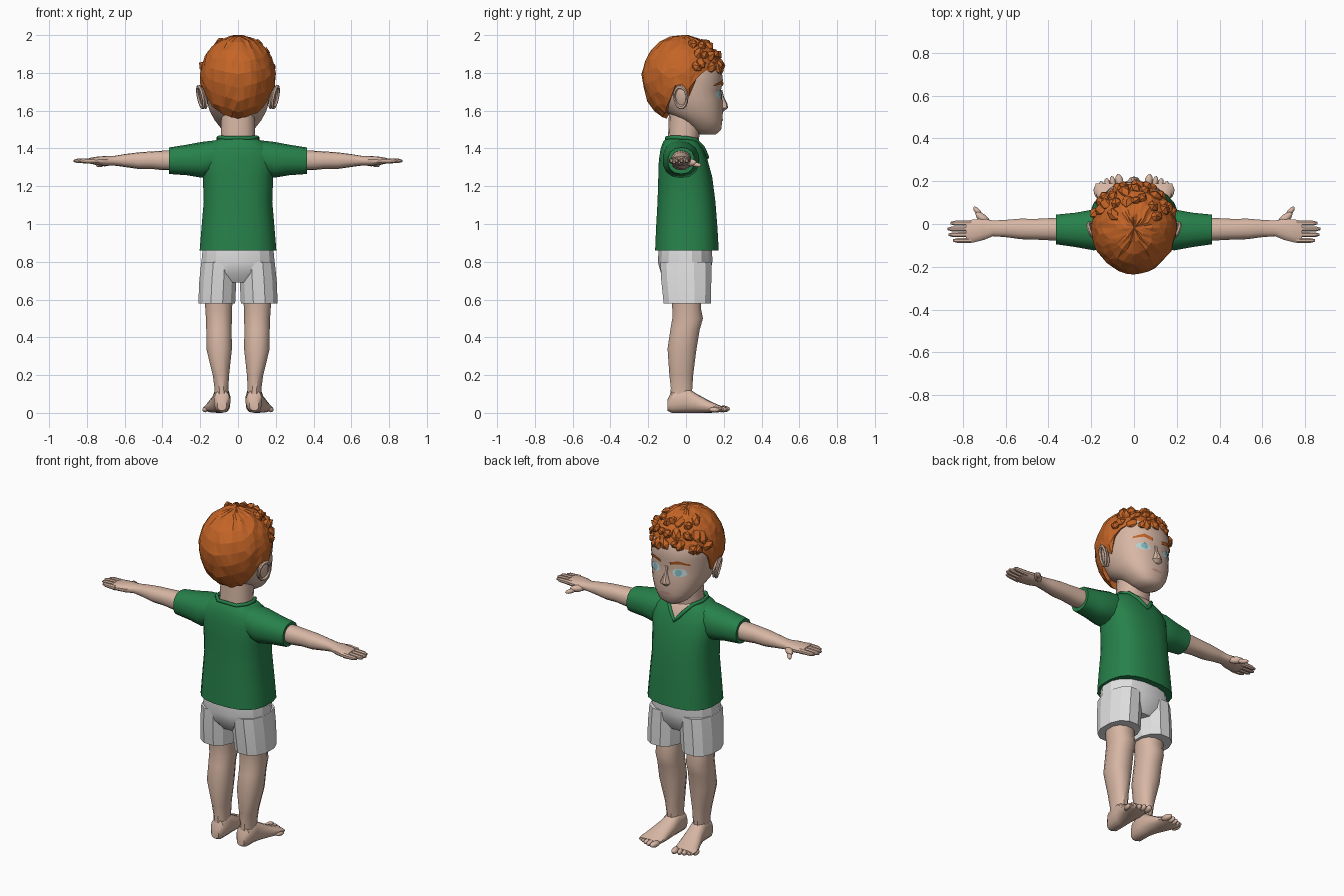
import bpy, bmesh, math, random
from mathutils import Vector, Euler, Matrix
from mathutils.bvhtree import BVHTree

random.seed(4)
if "Cube" in bpy.data.objects:
    bpy.data.objects.remove(bpy.data.objects["Cube"])


def material(name, *rgb):
    m = bpy.data.materials.new(name)
    m.use_nodes = True
    m.diffuse_color = (*rgb, 1)
    m.node_tree.nodes["Principled BSDF"].inputs["Base Color"].default_value = (*rgb, 1)
    return m


skin = material("skin", .68, .47, .37)
ginger = material("ginger hair", .56, .13, .02)
green = material("green cloth", .02, .22, .07)
white = material("white cloth", .75, .75, .75)
eye_pale = material("pale eye", .5, .66, .66)
eye_blue = material("blue iris", .22, .45, .5)
lip = material("lip", .55, .3, .25)


def finish(name, bm, mat, mirror=False, smooth=35):
    """Turn a bmesh into a shaded, optionally mirrored object."""
    bmesh.ops.recalc_face_normals(bm, faces=bm.faces)
    mesh = bpy.data.meshes.new(name)
    bm.to_mesh(mesh)
    bm.free()
    mesh.materials.append(mat)
    ob = bpy.data.objects.new(name, mesh)
    bpy.context.collection.objects.link(ob)
    if smooth:
        bpy.ops.object.select_all(action='DESELECT')
        ob.select_set(True)
        bpy.context.view_layer.objects.active = ob
        bpy.ops.object.shade_smooth_by_angle(angle=math.radians(smooth))
    if mirror:
        ob.modifiers.new("mirror", 'MIRROR').use_mirror_merge = False
    return ob


def loft(name, axis, rings, mat, mirror=False, sides=14, power=2.3, smooth=35):
    """Skin rounded rings; each ring is position, then extents on the other two axes."""
    bm = bmesh.new()
    loops = []
    for t, a0, a1, b0, b1 in rings:
        loop = []
        for i in range(sides):
            ang = math.tau * (i + .5) / sides
            c, s = math.cos(ang), math.sin(ang)
            a = (a0 + a1) / 2 + (a1 - a0) / 2 * math.copysign(abs(c) ** (2 / power), c)
            b = (b0 + b1) / 2 + (b1 - b0) / 2 * math.copysign(abs(s) ** (2 / power), s)
            co = {'x': (t, a, b), 'y': (a, t, b), 'z': (a, b, t)}[axis]
            loop.append(bm.verts.new(co))
        loops.append(loop)
    for lo, hi in zip(loops, loops[1:]):
        for i in range(sides):
            j = (i + 1) % sides
            bm.faces.new((lo[i], lo[j], hi[j], hi[i]))
    bm.faces.new(loops[0])
    bm.faces.new(loops[-1])
    return finish(name, bm, mat, mirror, smooth)


def add_blob(bm, at, size, rot=(0, 0, 0), detail=2):
    mat = Matrix.LocRotScale(Vector(at), Euler(rot), Vector(size))
    return bmesh.ops.create_icosphere(bm, subdivisions=detail, radius=1, matrix=mat)


def surface(ob):
    return BVHTree.FromPolygons([v.co for v in ob.data.vertices],
                                [tuple(p.vertices) for p in ob.data.polygons])


def project(tree, x, z, lift):
    hit = tree.ray_cast(Vector((x, 1, z)), Vector((0, -1, 0)))
    return hit[0] + hit[1] * lift if hit[0] else Vector((x, 0, z))


def patch(name, outline, tree, mat, mirror=False, lift=.004):
    """Thin plate laid over the face or chest, outlined in x and z."""
    bm = bmesh.new()
    rim = [bm.verts.new((x, 0, z)) for x, z in outline]
    bmesh.ops.poke(bm, faces=[bm.faces.new(rim)])
    bmesh.ops.subdivide_edges(bm, edges=bm.edges[:], cuts=3, use_grid_fill=True)
    for v in bm.verts:
        v.co = project(tree, v.co.x, v.co.z, lift)
    ob = finish(name, bm, mat, mirror)
    return ob


def oval(x, z, rx, rz, n=12):
    return [(x + rx * math.cos(math.tau * i / n), z + rz * math.sin(math.tau * i / n))
            for i in range(n)]


# Head and neck
head = loft("head", 'z', [
    (1.475, -.045, .045, .07, .16), (1.5, -.085, .085, .03, .187),
    (1.55, -.125, .125, -.03, .193), (1.6, -.152, .152, -.12, .197),
    (1.66, -.168, .168, -.16, .193), (1.71, -.175, .175, -.19, .187),
    (1.76, -.178, .178, -.2, .197), (1.84, -.175, .175, -.2, .187),
    (1.93, -.12, .12, -.14, .12)], skin, sides=24, smooth=50)
loft("neck", 'z', [(1.37, -.1, .1, -.1, .07), (1.46, -.092, .092, -.095, .07),
                   (1.6, -.09, .09, -.09, .09)], skin)
loft("nose", 'z', [(1.596, -.02, .02, .16, .2), (1.615, -.032, .032, .16, .222),
                   (1.635, -.023, .023, .16, .22), (1.67, -.013, .013, .16, .202),
                   (1.71, -.012, .012, .16, .192)], skin, sides=10, power=2)

# Face details
face = surface(head)
patch("eyes", oval(.078, 1.685, .038, .024), face, eye_pale, True)
patch("irises", oval(.074, 1.686, .018, .02), face, eye_blue, True, .007)
patch("eyebrows", [(.03, 1.73), (.08, 1.742), (.13, 1.73), (.125, 1.742),
                   (.08, 1.76), (.03, 1.748)], face, ginger, True, .006)
patch("mouth", oval(0, 1.552, .036, .008), face, lip)

# Ears: a thin shell with a raised rim
bm = bmesh.new()
add_blob(bm, (.182, -.025, 1.67), (.016, .036, .064), (0, .2, -.35))
rim_frame = Matrix.LocRotScale(Vector((.197, -.028, 1.672)), Euler((0, .2, -.35)), None)
rim, n, m = [], 14, 6
for i in range(n):
    u = math.tau * i / n
    rim.append([])
    for j in range(m):
        w = math.tau * j / m
        k = 1 + .2 * math.cos(w)
        rim[i].append(bm.verts.new(rim_frame @ Vector(
            (.009 * math.sin(w), .036 * k * math.cos(u), .056 * k * math.sin(u)))))
for i in range(n):
    for j in range(m):
        p, q = rim[i], rim[(i + 1) % n]
        bm.faces.new((p[j], q[j], q[(j + 1) % m], p[(j + 1) % m]))
finish("ears", bm, skin, True)

# Hair cap, ending on a hairline that dips at the sideburns and nape
HAIRLINE = [(0, 72), (50, 80), (68, 88), (80, 116), (88, 114), (97, 95),
            (110, 118), (130, 140), (180, 156)]


def hairline(deg):
    for (a, p), (b, q) in zip(HAIRLINE, HAIRLINE[1:]):
        if deg <= b:
            return math.radians(p + (q - p) * (deg - a) / (b - a))


def scalp(turn, phi, grow=1):
    drop = .22 if math.cos(phi) > 0 else .25
    return Vector((.2 * grow * math.sin(phi) * math.sin(turn),
                   -.018 + .216 * grow * math.sin(phi) * math.cos(turn),
                   1.78 + drop * grow * math.cos(phi)))


bm = bmesh.new()
top = bm.verts.new(scalp(0, 0))
columns, steps = [], 9
for i in range(36):
    turn = math.radians(i * 10)
    limit = hairline(min(i * 10, 360 - i * 10))
    columns.append([top] + [bm.verts.new(scalp(turn, limit * k / steps, random.uniform(.975, 1.015)))
                            for k in range(1, steps + 1)])
for a, b in zip(columns, columns[1:] + columns[:1]):
    bm.faces.new((top, a[1], b[1]))
    for k in range(1, steps):
        bm.faces.new((a[k], a[k + 1], b[k + 1], b[k]))
bmesh.ops.triangulate(bm, faces=bm.faces[:])
shell = finish("hair_cap", bm, ginger, smooth=0).modifiers.new("thickness", 'SOLIDIFY')
shell.thickness, shell.offset = .035, -1

# Curls over the forehead and temples
bm = bmesh.new()
for phi, count, spread in ((75, 11, 72), (58, 9, 65), (40, 7, 60)):
    for i in range(count):
        turn = math.radians(spread * (2 * i / (count - 1) - 1) + random.uniform(-5, 5))
        at = scalp(turn, math.radians(phi + random.uniform(-5, 5)), .96)
        size = (random.uniform(.024, .032), random.uniform(.022, .03), random.uniform(.034, .046))
        add_blob(bm, at, size, (random.uniform(-.9, .9), random.uniform(-.9, .9), -turn), 1)
finish("hair_curls", bm, ginger, smooth=0)

# Shirt
torso = loft("shirt_body", 'z', [
    (.86, -.205, .205, -.165, .175), (.98, -.195, .195, -.16, .168),
    (1.12, -.183, .183, -.152, .157), (1.25, -.188, .188, -.148, .14),
    (1.34, -.2, .2, -.145, .115), (1.4, -.18, .18, -.135, .09),
    (1.435, -.14, .14, -.122, .068), (1.45, -.105, .105, -.11, .055)],
    green, sides=20, power=2.6)
loft("sleeves", 'x', [
    (.1, -.12, .05, 1.28, 1.445), (.19, -.125, .07, 1.245, 1.435),
    (.27, -.11, .055, 1.258, 1.42), (.365, -.096, .045, 1.265, 1.405)], green, True)

# V neck opening and collar band
chest = surface(torso)
patch("neck_opening", [(-.075, 1.446), (-.04, 1.4), (0, 1.355), (.04, 1.4), (.075, 1.446)],
      chest, skin)
half = [project(chest, x, z, .004) for x, z in ((0, 1.352), (.022, 1.376), (.045, 1.405), (.078, 1.443))]
half += [Vector(p) for p in ((.105, 0, 1.455), (.1, -.06, 1.458), (.06, -.102, 1.455))]
path = half + [Vector((-p.x, p.y, p.z)) for p in reversed(half[1:])]
curve = bpy.data.curves.new("collar", 'CURVE')
curve.dimensions, curve.bevel_depth, curve.bevel_resolution = '3D', .011, 1
spline = curve.splines.new('POLY')
spline.points.add(len(path) - 1)
for point, co in zip(spline.points, path):
    point.co = (*co, 1)
spline.use_cyclic_u = True
curve.materials.append(green)
bpy.context.collection.objects.link(bpy.data.objects.new("collar", curve))

# Shorts
loft("shorts_seat", 'z', [(.69, -.1, .1, -.1, .1), (.74, -.195, .195, -.135, .13),
                          (.8, -.197, .197, -.152, .142), (.89, -.188, .188, -.145, .14)],
     white, sides=16, smooth=20)
loft("shorts_legs", 'z', [(.58, .012, .213, -.122, .135), (.7, .006, .208, -.135, .138),
                          (.8, .004, .197, -.14, .138)], white, True, sides=12, smooth=20)

# Legs
loft("legs", 'z', [
    (.05, .045, .125, -.09, .03), (.13, .05, .125, -.082, .035),
    (.2, .046, .135, -.09, .04), (.34, .03, .17, -.1, .058),
    (.44, .032, .17, -.085, .075), (.5, .03, .172, -.075, .092),
    (.55, .03, .175, -.075, .082), (.66, .02, .185, -.08, .085)], skin, True, sides=12)

# Feet with toes
bm = bmesh.new()
for i in range(5):
    big = i == 0
    at = (.068 + .025 * i + (0 if big else .006), .198 - .003 * i * i, .021 - .001 * i)
    add_blob(bm, at, (.019 if big else .014, .036 if big else .03, .018 - .001 * i), (0, 0, -.2))
finish("toes", bm, skin, True)
loft("feet", 'y', [
    (-.098, .06, .11, .012, .07), (-.075, .043, .128, 0, .12), (0, .04, .132, 0, .14),
    (.05, .04, .145, 0, .105), (.12, .043, .172, 0, .066), (.165, .048, .186, .002, .045),
    (.19, .055, .18, .008, .035)], skin, True)

# Arms and hands
loft("arms", 'x', [
    (.3, -.08, .03, 1.285, 1.39), (.4, -.077, .028, 1.285, 1.388),
    (.46, -.074, .025, 1.292, 1.384), (.53, -.072, .026, 1.292, 1.379),
    (.6, -.062, .02, 1.302, 1.37), (.66, -.058, .017, 1.31, 1.36),
    (.7, -.075, .026, 1.308, 1.36), (.75, -.088, .022, 1.312, 1.356),
    (.785, -.088, .016, 1.32, 1.35)], skin, True)
for name, y, tip in (("little", -.077, .845), ("ring", -.05, .866),
                     ("middle", -.023, .87), ("index", .004, .857)):
    loft(name + "_fingers", 'x', [
        (.76, y - .013, y + .013, 1.318, 1.35), (tip - .02, y - .012, y + .012, 1.322, 1.347),
        (tip, y - .006, y + .006, 1.328, 1.34)], skin, True, sides=8)
bm = bmesh.new()
add_blob(bm, (.705, .025, 1.325), (.044, .02, .02), (0, 0, .7))
add_blob(bm, (.728, .055, 1.314), (.034, .013, .013), (0, .15, .9))
finish("thumbs", bm, skin, True)
